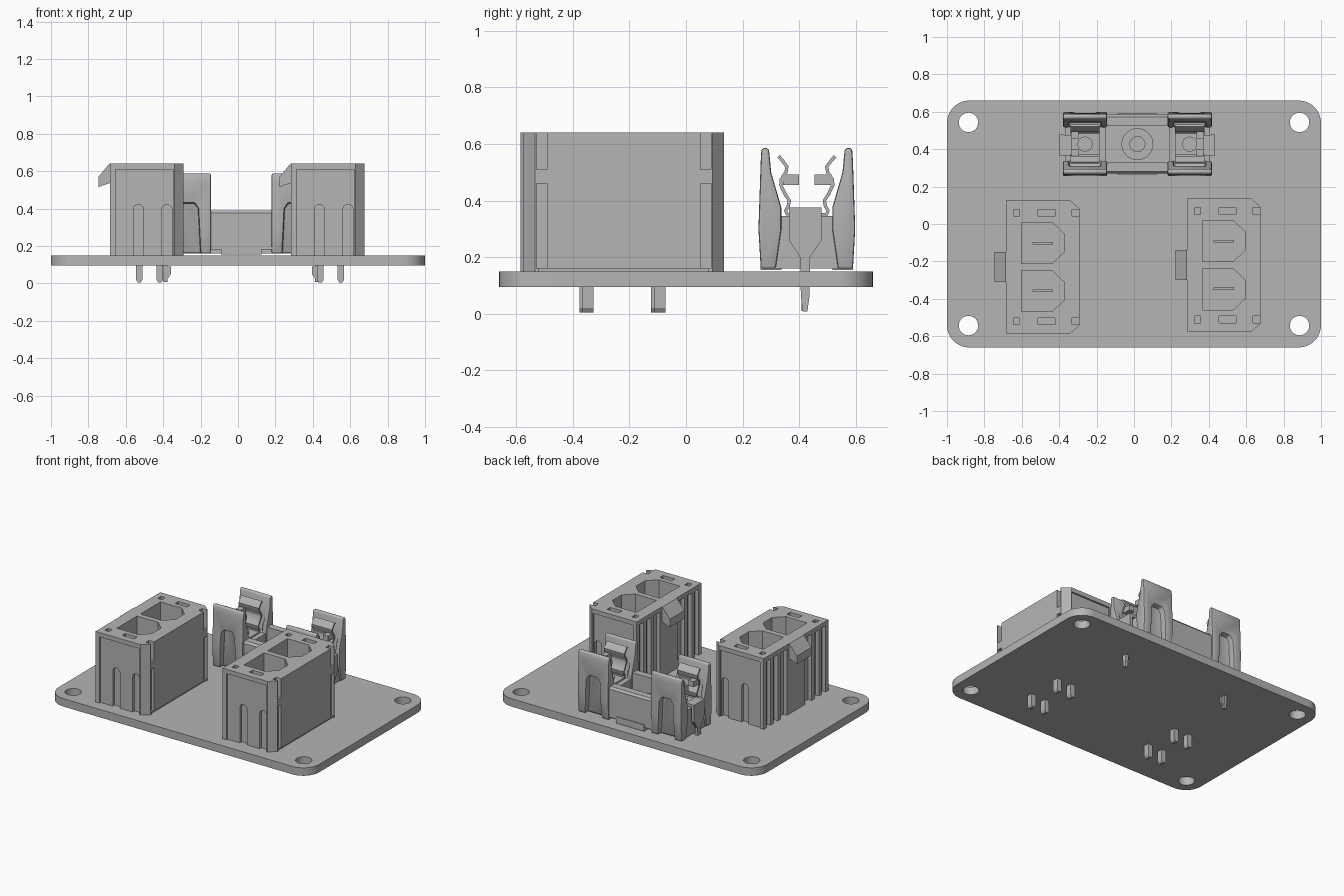
import bpy, bmesh, math
from mathutils import Vector

cube = bpy.data.objects.get("Cube")
if cube:
    bpy.data.objects.remove(cube, do_unlink=True)

grey = bpy.data.materials.new("light_grey")
grey.use_nodes = True
grey.diffuse_color = (0.46, 0.46, 0.46, 1)
grey.node_tree.nodes["Principled BSDF"].inputs["Base Color"].default_value = (0.46, 0.46, 0.46, 1)

AXES = {"x": lambda a, b, d: (d, a, b), "y": lambda a, b, d: (a, d, b), "z": lambda a, b, d: (a, b, d)}


def finish(name, bm):
    mesh = bpy.data.meshes.new(name)
    bmesh.ops.recalc_face_normals(bm, faces=bm.faces)
    bm.to_mesh(mesh)
    bm.free()
    ob = bpy.data.objects.new(name, mesh)
    bpy.context.collection.objects.link(ob)
    mesh.materials.append(grey)
    return ob


def prism(name, pts, axis, lo, hi):
    """Extrude a 2D outline along an axis."""
    bm = bmesh.new()
    place = AXES[axis]
    face = bm.faces.new([bm.verts.new(place(a, b, lo)) for a, b in pts])
    ext = bmesh.ops.extrude_face_region(bm, geom=[face])
    shift = Vector(place(0, 0, hi - lo))
    bmesh.ops.translate(bm, vec=shift, verts=[v for v in ext["geom"] if isinstance(v, bmesh.types.BMVert)])
    return finish(name, bm)


def rect(a0, a1, b0, b1):
    return [(a0, b0), (a1, b0), (a1, b1), (a0, b1)]


def box(name, x0, x1, y0, y1, z0, z1):
    return prism(name, rect(x0, x1, y0, y1), "z", z0, z1)


def arc(cx, cy, r, start, end, n):
    return [(cx + r * math.cos(math.radians(start + (end - start) * i / n)),
             cy + r * math.sin(math.radians(start + (end - start) * i / n))) for i in range(n + 1)]


def disc(name, x, y, r, z0, z1):
    return prism(name, arc(x, y, r, 0, 360, 32)[:-1], "z", z0, z1)


def activate(ob):
    bpy.ops.object.select_all(action="DESELECT")
    ob.select_set(True)
    bpy.context.view_layer.objects.active = ob


def modify(ob, kind, **settings):
    activate(ob)
    mod = ob.modifiers.new(kind, kind)
    for key, value in settings.items():
        setattr(mod, key, value)
    bpy.ops.object.modifier_apply(modifier=mod.name)


def cut(ob, cutters):
    for c in cutters:
        c.hide_render = True
        modify(ob, "BOOLEAN", operation="DIFFERENCE", object=c, solver="EXACT")
        bpy.data.objects.remove(c, do_unlink=True)


def smooth(ob):
    activate(ob)
    bpy.ops.object.shade_smooth_by_angle(angle=math.radians(35))


# Base board with rounded corners and mounting holes
outline = []
for sx, sy, start in ((1, 1, 0), (-1, 1, 90), (-1, -1, 180), (1, -1, 270)):
    outline += arc(sx * 0.88, sy * 0.54, 0.12, start, start + 90, 10)
board = prism("base_board", outline, "z", 0.095, 0.15)
cut(board, [disc("hole", sx * 0.885, sy * 0.543, 0.052, 0, 0.3) for sx in (-1, 1) for sy in (-1, 1)])
smooth(board)


def connector(side, cx, cy):
    """Two-way socket housing with keyed cavities, latch and contact pins."""
    hx, hy, top = 0.196, 0.355, 0.64
    x0, x1, y0, y1 = cx - hx, cx + hx, cy - hy, cy + hy
    body = prism(side + "_socket_housing",
                 [(x0, y0), (x1 - 0.048, y0), (x1, y0 + 0.042), (x1, y1 - 0.042), (x1 - 0.048, y1), (x0, y1)],
                 "z", 0.15, top)
    c = []
    for k in (-1, 1):
        # Keyed cavity
        m, h = cy + k * 0.129, 0.11
        c.append(prism("cavity", [(cx - 0.113, m - h), (cx + 0.05, m - h), (cx + 0.113, m - h + 0.06),
                                  (cx + 0.113, m + h - 0.06), (cx + 0.05, m + h), (cx - 0.113, m + h)],
                       "z", 0.24, 0.7))
        # Pockets and corner slots
        n = cy + k * 0.29
        c.append(box("pocket", cx - 0.025, cx + 0.066, n - 0.018, n + 0.018, 0.6, 0.7))
        c.append(box("left_pocket", cx - 0.157, cx - 0.125, n - 0.018, n + 0.018, 0.6, 0.7))
        c.append(box("upper_slot", x1 - 0.04, x1 + 0.1, n - 0.018, n + 0.018, 0.51, 0.7))
        c.append(box("lower_slot", x1 - 0.02, x1 + 0.1, n - 0.018, n + 0.018, 0.16, 0.46))
        # Recessed end panel with arched grooves
        e = cy + k * hy
        c.append(box("panel", x0 + 0.03, x1 - 0.055, e - 0.012, e + 0.012, 0.14, 0.61))
        for gx in (cx - 0.045, cx + 0.108):
            arch = [(gx - 0.027, 0.14), (gx + 0.027, 0.14)] + arc(gx, 0.395, 0.027, 0, 180, 8)
            c.append(prism("groove", arch, "y", e - 0.032, e + 0.032))
        # Grooves between the ribs of the latch side
        for a, b in ((0.1, 0.17), (0.2, 0.25), (0.28, 0.325)):
            lo, hi = sorted((cy + k * a, cy + k * b))
            c.append(box("rib_gap", x0 - 0.1, x0 + 0.028, lo, hi, 0.14, 0.61))
    c.append(box("side_foot_gap", x1 - 0.006, x1 + 0.1, cy - 0.3, cy + 0.3, 0.14, 0.16))
    cut(body, c)
    prism(side + "_socket_latch", [(x0 + 0.01, top), (x0 - 0.004, top), (x0 - 0.062, 0.57),
                                   (x0 - 0.062, 0.515), (x0 + 0.01, 0.54)], "y", cy - 0.08, cy + 0.08)
    for k, row in ((-1, "front"), (1, "back")):
        m = cy + k * 0.127
        box(side + "_" + row + "_blade", cx - 0.055, cx + 0.055, m - 0.007, m + 0.007, 0.23, 0.56)
        for px, col in ((cx - 0.04, "right"), (cx + 0.07, "left")):
            shape = [(px - 0.018, 0.17), (px - 0.018, 0.02), (px - 0.008, 0.005),
                     (px + 0.008, 0.005), (px + 0.018, 0.02), (px + 0.018, 0.17)]
            prism("_".join((side, row, col, "solder_pin")), shape, "y", m - 0.02, m + 0.02)


connector("right", -0.488, -0.23)
connector("left", 0.48, -0.22)

# Clip holder: saddle base
fx, fy = 0.018, 0.427
base = box("holder_base", fx - 0.385, fx + 0.385, fy - 0.125, fy + 0.125, 0.16, 0.345)
cut(base, [box("channel", fx - 0.17, fx + 0.17, fy - 0.098, fy + 0.098, 0.27, 0.5)])
for s, name in ((-1, "front"), (1, "back")):
    wall = prism("holder_" + name + "_wall",
                 [(fy + s * 0.098, 0.18), (fy + s * 0.158, 0.18), (fy + s * 0.158, 0.375),
                  (fy + s * 0.146, 0.39), (fy + s * 0.098, 0.39)], "x", fx - 0.2, fx + 0.2)
    lo, hi = sorted((fy + s * 0.09, fy + s * 0.163))
    box("holder_" + name + "_foot", fx - 0.108, fx + 0.108, lo, hi, 0.155, 0.2)
boss = disc("center_boss", fx, fy, 0.085, 0.2, 0.29)
cut(boss, [disc("bore", fx, fy, 0.04, 0.25, 0.4)])
smooth(boss)

for sx, side in ((-1, "right"), (1, "left")):
    mx = fx + sx * 0.28
    for sy, end in ((-1, "front"), (1, "back")):
        # Tapered guard tower with arched window
        prof = [(0.11, 0.16), (0.163, 0.16), (0.171, 0.3), (0.163, 0.54)]
        prof += arc(0.147, 0.573, 0.014, 10, 170, 6) + [(0.126, 0.5), (0.09, 0.375), (0.09, 0.3)]
        tower = prism("_".join((side, end, "tower")), [(fy + sy * a, b) for a, b in prof],
                      "x", mx - 0.118, mx + 0.118)
        lo, hi = sorted((fy + sy * 0.128, fy + sy * 0.2))
        window = prism("window", [(mx - 0.065, 0.1), (mx + 0.065, 0.1), (mx + 0.05, 0.4),
                                  (mx + 0.03, 0.43), (mx - 0.03, 0.43), (mx - 0.05, 0.4)], "y", lo, hi)
        slot = box("slot", mx - 0.085, mx + 0.085, *sorted((fy + sy * 0.05, fy + sy * 0.118)), 0.35, 0.5)
        cut(tower, [window, slot])
        modify(tower, "BEVEL", width=0.008, segments=2, limit_method="ANGLE", angle_limit=math.radians(50))
        smooth(tower)
        # Stop tab at the outer end of the spring arm
        box("_".join((side, end, "stop_tab")), mx + sx * 0.055 - 0.02, mx + sx * 0.055 + 0.02,
            *sorted((fy + sy * 0.028, fy + sy * 0.085)), 0.455, 0.492)

    # Spring clip bent from one strip
    half = [(0.1, 0.557), (0.085, 0.54), (0.07, 0.52), (0.074, 0.5), (0.09, 0.475), (0.092, 0.455),
            (0.075, 0.42), (0.062, 0.4), (0.066, 0.38), (0.075, 0.365), (0.07, 0.352)]
    path = [(-a, b) for a, b in half] + half[::-1]
    bm = bmesh.new()
    rows = [[bm.verts.new((mx + w, fy + a, b)) for w in (-0.078, 0.078)] for a, b in path]
    for p, q in zip(rows, rows[1:]):
        bm.faces.new((p[0], p[1], q[1], q[0]))
    clip = finish(side + "_spring_clip", bm)
    modify(clip, "SOLIDIFY", thickness=0.012, offset=0)
    smooth(clip)
    rivet = disc(side + "_rivet", mx, fy, 0.04, 0.34, 0.372)
    smooth(rivet)

    # End plate narrowing into a solder leg
    ox = fx + sx * 0.405
    plate = [(-0.057, 0.375), (-0.057, 0.26), (-0.018, 0.2), (-0.015, 0.06), (-0.008, 0.008),
             (0.008, 0.008), (0.015, 0.06), (0.018, 0.2), (0.057, 0.26), (0.057, 0.375)]
    prism(side + "_end_plate", [(fy - 0.006 + a, b) for a, b in plate], "x", ox - 0.01, ox + 0.01)
    box(side + "_end_bridge", *sorted((mx + sx * 0.07, ox + sx * 0.01)), fy - 0.06, fy + 0.05, 0.355, 0.375)
    prism(side + "_leg_fold", [(ox, 0.09), (ox - sx * 0.028, 0.09), (ox - sx * 0.028, 0.05), (ox, 0.01)],
          "y", fy - 0.018, fy - 0.006)
